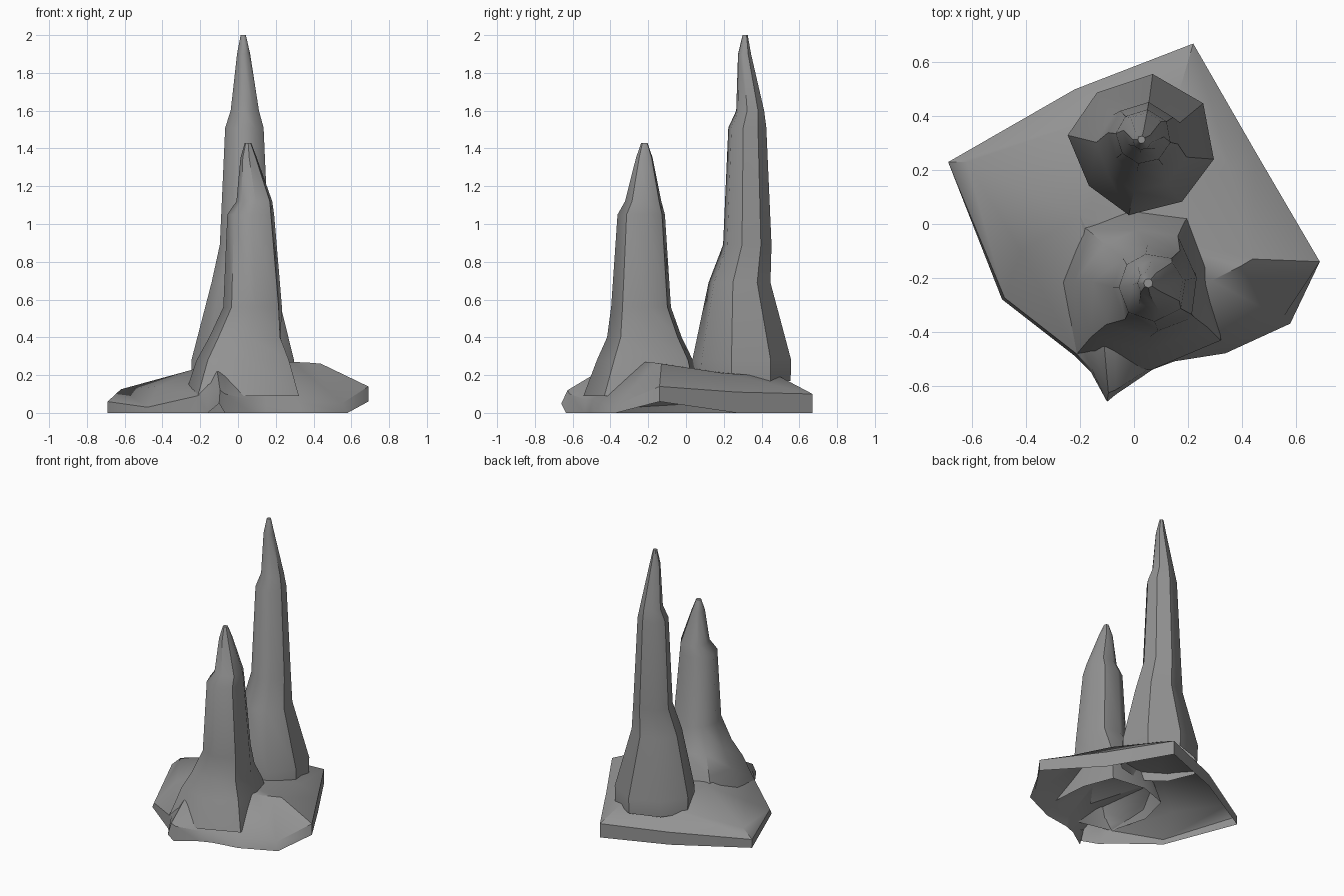
import bpy, bmesh
from math import radians
from mathutils import Vector

if "Cube" in bpy.data.objects:
    bpy.data.objects.remove(bpy.data.objects["Cube"])

# Dark stone colour shared by all parts
stone = bpy.data.materials.new("dark_stone")
stone.diffuse_color = (.29, .29, .29, 1)
stone.use_nodes = True
stone.node_tree.nodes["Principled BSDF"].inputs["Base Color"].default_value = stone.diffuse_color


def loft(name, rings, cap_point=None, smooth=44):
    """Skin a stack of equal-sized rings; the underside stays open."""
    bm = bmesh.new()
    rows = [[bm.verts.new(p) for p in ring] for ring in rings]
    n = len(rows[0])
    for a, b in zip(rows, rows[1:]):
        for i in range(n):
            j = (i + 1) % n
            bm.faces.new((a[i], a[j], b[j], b[i]))
    if cap_point:
        c = bm.verts.new(cap_point)
        for i in range(n):
            bm.faces.new((rows[-1][i], rows[-1][(i + 1) % n], c))
    else:
        bm.faces.new(rows[-1])
    bmesh.ops.recalc_face_normals(bm, faces=bm.faces)
    me = bpy.data.meshes.new(name)
    bm.to_mesh(me)
    bm.free()
    me.materials.append(stone)
    ob = bpy.data.objects.new(name, me)
    bpy.context.collection.objects.link(ob)
    bpy.ops.object.select_all(action='DESELECT')
    ob.select_set(True)
    bpy.context.view_layer.objects.active = ob
    bpy.ops.object.shade_smooth_by_angle(angle=radians(smooth))
    return ob


def spire(name, foot, foot_centre, profile):
    """foot: plan outline; profile rows: z, centre x, centre y, scale of foot, roundness."""
    c0 = Vector(foot_centre)
    arms = [Vector(p) - c0 for p in foot]
    mean = sum(a.length for a in arms) / len(arms)
    rings = []
    for z, cx, cy, r, roundness in profile:
        ring = []
        for a in arms:
            d = (a * (r / mean)).lerp(a.normalized() * r, roundness)
            ring.append((cx + d.x, cy + d.y, z))
        rings.append(ring)
    return loft(name, rings)


# Rocky base: outer x, y, lower z, then rim inset and z, then shoulder x, y, z
rock = [
    (-.69, .23, 0, 1, .06, -.62, .23, .125),
    (-.22, .50, 0, 1, .09, -.18, .38, .20),
    (.22, .67, 0, 1, .10, .17, .50, .19),
    (.45, .27, 0, 1, .11, .36, .20, .21),
    (.69, -.14, .06, 1, .14, .44, -.13, .26),
    (.58, -.37, 0, .95, .05, .39, -.16, .265),
    (.34, -.48, 0, .94, .06, .29, -.21, .27),
    (.15, -.51, 0, .97, .07, .10, -.30, .24),
    (.07, -.54, 0, .98, .07, .02, -.42, .18),
    (-.07, -.635, 0, .97, .10, -.07, -.45, .21),
    (-.10, -.66, .05, .95, .12, -.11, -.46, .22),
    (-.16, -.55, 0, .98, .12, -.16, -.42, .17),
    (-.22, -.49, 0, .98, .09, -.24, -.35, .12),
    (-.49, -.28, 0, .98, .03, -.42, -.10, .14),
]
loft("rock_base", [
    [(x, y, lo) for x, y, lo, *_ in rock],
    [(x * s, y * s, hi) for x, y, _, s, hi, *_ in rock],
    [tuple(r[5:]) for r in rock],
], cap_point=(-.20, .03, .24), smooth=38)

# Tall rear spire
spire("tall_spire",
      [(-.25, .33), (-.14, .49), (.07, .56), (.26, .45),
       (.30, .24), (.18, .08), (-.02, .03), (-.17, .14)], (.03, .30),
      [(.17, .03, .30, .262, 0), (.28, .03, .30, .265, 0),
       (.69, .03, .285, .166, .4), (.89, .035, .325, .130, .7),
       (1.51, .035, .325, .102, .7), (1.60, .037, .34, .075, .7),
       (1.90, .03, .31, .035, .8), (2.0, .028, .313, .014, 1)])

# Shorter front spire
spire("short_spire",
      [(.32, -.43), (.06, -.54), (-.21, -.48), (-.28, -.22),
       (-.22, .01), (-.02, .08), (.22, .05), (.30, -.16)], (.05, -.22),
      [(.09, .05, -.22, .328, 0), (.28, .05, -.21, .265, .1),
       (.40, .055, -.215, .205, .3), (.56, .085, -.235, .162, .7),
       (1.05, .072, -.235, .128, .8), (1.12, .09, -.225, .098, .8),
       (1.35, .058, -.22, .045, .8), (1.43, .053, -.22, .017, 1)])
